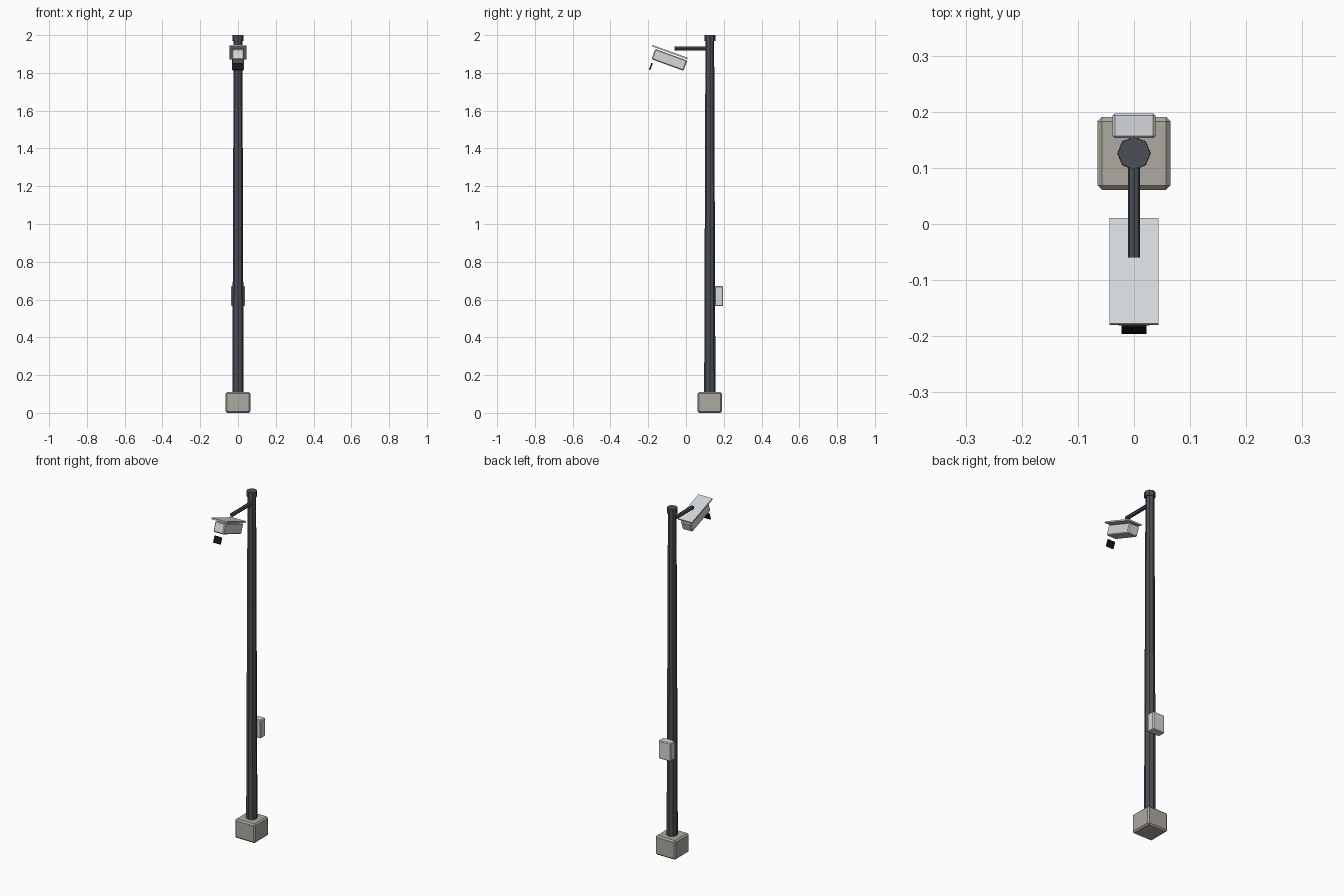
import bpy, math

if "Cube" in bpy.data.objects:
    bpy.data.objects.remove(bpy.data.objects["Cube"])

def material(name, rgb):
    m = bpy.data.materials.new(name)
    m.diffuse_color = (*rgb, 1)
    m.use_nodes = True
    m.node_tree.nodes["Principled BSDF"].inputs["Base Color"].default_value = m.diffuse_color
    return m

DARK = material("dark_metal", (0.07, 0.078, 0.09))
LIGHT = material("light_casing", (0.66, 0.68, 0.70))
STONE = material("concrete", (0.42, 0.40, 0.355))
BLACK = material("black_glass", (0.008, 0.008, 0.01))
TILT = math.radians(-20)
POLE_Y = 0.126

def box(name, size, loc, mat, bevel=0, tilt=0):
    bpy.ops.mesh.primitive_cube_add(size=1, location=loc, rotation=(tilt, 0, 0))
    o = bpy.context.object
    o.name = name
    o.scale = size
    bpy.ops.object.transform_apply(location=False, rotation=False, scale=True)
    o.data.materials.append(mat)
    if bevel:
        b = o.modifiers.new("bevel", 'BEVEL')
        b.width = bevel
        b.segments = 1
    return o

def rod(name, r1, r2, length, loc, mat, rot=(0, 0, 0)):
    bpy.ops.mesh.primitive_cone_add(vertices=8, radius1=r1, radius2=r2, depth=length,
                                    location=loc, rotation=rot)
    o = bpy.context.object
    o.name = name
    o.data.materials.append(mat)
    return o

# Footing, tapered pole and cap
box("footing", (0.13, 0.13, 0.11), (0, POLE_Y, 0.055), STONE, 0.008)
rod("pole", 0.03, 0.023, 1.88, (0, POLE_Y, 1.04), DARK)
rod("pole_cap", 0.029, 0.029, 0.03, (0, POLE_Y, 1.985), DARK)

# Bracket arm reaching forward
rod("arm", 0.011, 0.011, 0.18, (0, 0.03, 1.93), DARK, (math.pi / 2, 0, 0))

# Camera casing, visor and lens, all tilted alike
box("camera_body", (0.064, 0.18, 0.058), (0, -0.088, 1.869), LIGHT, 0.005, TILT)
box("visor", (0.088, 0.2, 0.008), (0, -0.085, 1.91), LIGHT, 0, TILT)
box("lens", (0.045, 0.008, 0.038), (0, -0.186, 1.834), BLACK, 0, TILT)

# Junction box on the back of the pole
box("junction_box", (0.076, 0.044, 0.105), (0, 0.175, 0.618), LIGHT, 0.004)
